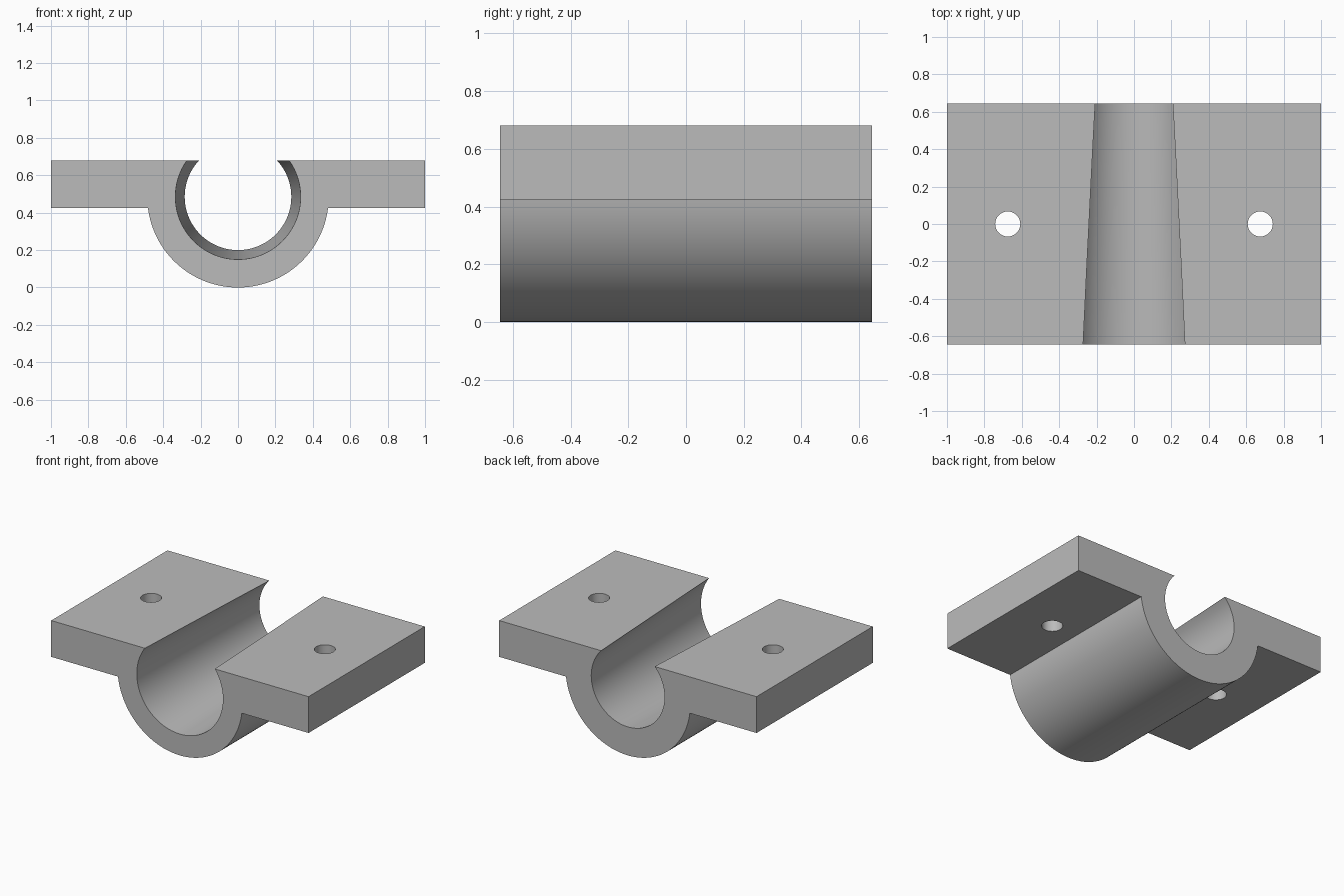
import bpy, bmesh, math
from mathutils import Matrix

HALF_Y = 0.645                 # half length along the bore
TOP, FLANGE_Z = 0.68, 0.425    # flange top and underside
AXIS_Z = 0.485                 # bore axis height, also the outer radius
FRONT_R, BACK_R = 0.335, 0.285

if "Cube" in bpy.data.objects:
    bpy.data.objects.remove(bpy.data.objects["Cube"], do_unlink=True)

grey = bpy.data.materials.new("plain grey")
grey.use_nodes = True
colour = (0.5, 0.5, 0.5, 1)
grey.diffuse_color = colour
grey.node_tree.nodes["Principled BSDF"].inputs["Base Color"].default_value = colour


def make_object(name, bm):
    bmesh.ops.recalc_face_normals(bm, faces=bm.faces)
    mesh = bpy.data.meshes.new(name)
    bm.to_mesh(mesh)
    bm.free()
    mesh.materials.append(grey)
    obj = bpy.data.objects.new(name, mesh)
    bpy.context.collection.objects.link(obj)
    return obj


def cutter(name, r1, r2, depth, matrix, segments):
    bm = bmesh.new()
    bmesh.ops.create_cone(bm, cap_ends=True, segments=segments, radius1=r1,
                          radius2=r2, depth=depth, matrix=matrix)
    obj = make_object(name, bm)
    obj.hide_render = True
    return obj


# Bracket body: flange slab with a round belly, extruded along y
start = math.asin((FLANGE_Z - AXIS_Z) / AXIS_Z)
sweep, steps = math.pi + 2 * start, 64
profile = [(-1, FLANGE_Z), (-1, TOP), (1, TOP), (1, FLANGE_Z)]
for i in range(steps + 1):
    a = start - sweep * i / steps
    profile.append((AXIS_Z * math.cos(a), AXIS_Z + AXIS_Z * math.sin(a)))
bm = bmesh.new()
face = bm.faces.new([bm.verts.new((x, -HALF_Y, z)) for x, z in profile])
side = bmesh.ops.extrude_face_region(bm, geom=[face])["geom"]
bmesh.ops.translate(bm, vec=(0, 2 * HALF_Y, 0),
                    verts=[v for v in side if isinstance(v, bmesh.types.BMVert)])
body = make_object("clamp_bracket", bm)

# Tapered bore, run a little past both ends
over = 0.1
grow = (FRONT_R - BACK_R) / (2 * HALF_Y) * over
lay_down = Matrix.Translation((0, 0, AXIS_Z)) @ Matrix.Rotation(-math.pi / 2, 4, 'X')
cutters = [cutter("bore_cutter", FRONT_R + grow, BACK_R - grow,
                  2 * (HALF_Y + over), lay_down, 96)]

# Bolt hole in each flange
for name, x in (("left", 0.675), ("right", -0.675)):
    cutters.append(cutter(name + "_bolt_hole_cutter", 0.067, 0.067, 1,
                          Matrix.Translation((x, 0, TOP)), 48))

# Cut the openings, then drop the cutters
bpy.context.view_layer.objects.active = body
body.select_set(True)
for tool in cutters:
    mod = body.modifiers.new(tool.name, 'BOOLEAN')
    mod.operation, mod.solver, mod.object = 'DIFFERENCE', 'EXACT', tool
    bpy.ops.object.modifier_apply(modifier=mod.name)
    bpy.data.objects.remove(tool, do_unlink=True)

bpy.ops.object.select_all(action='DESELECT')
body.select_set(True)
bpy.ops.object.shade_smooth_by_angle(angle=math.radians(30))
